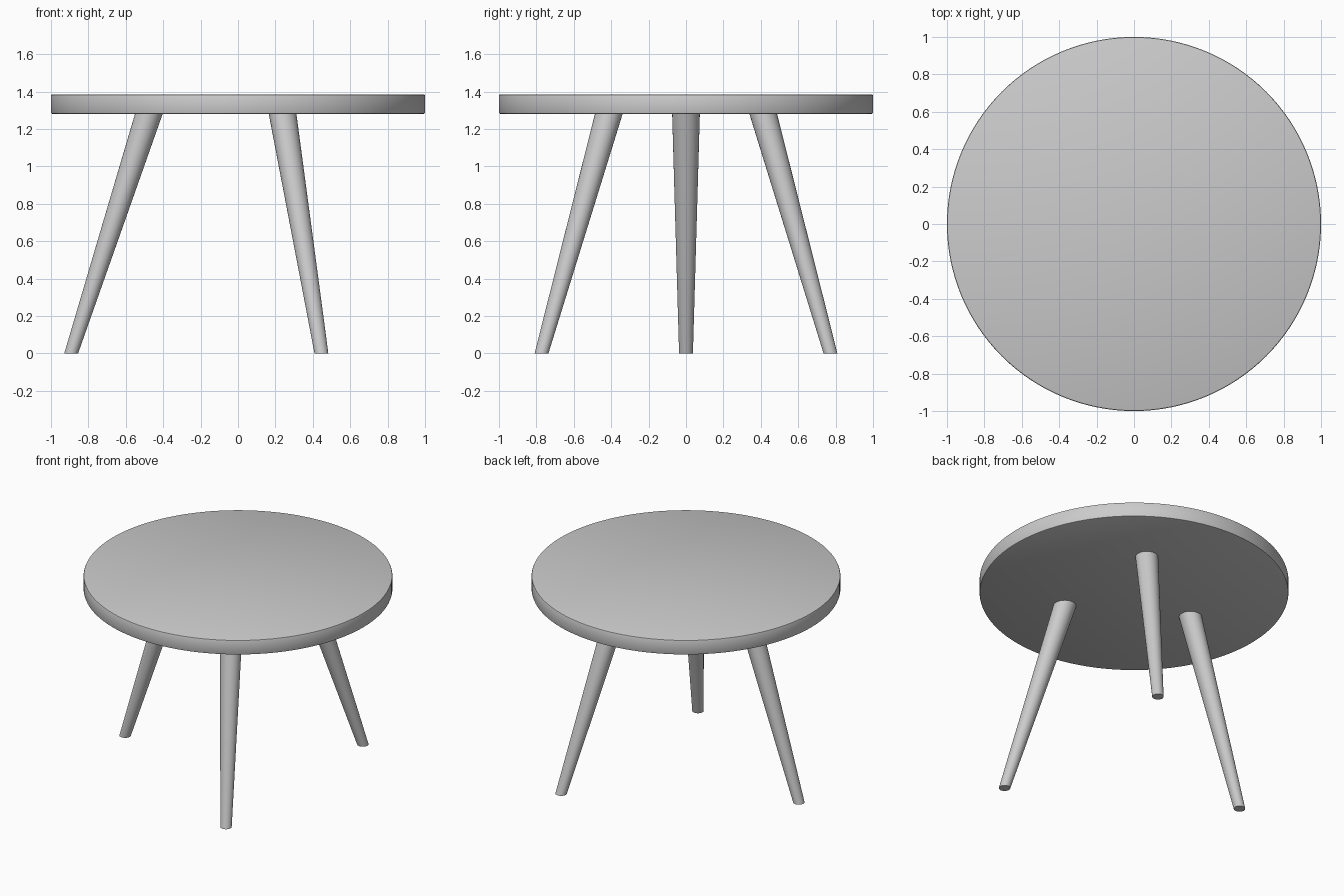
import bpy, bmesh
from math import radians, cos, sin, pi
from mathutils import Vector

if "Cube" in bpy.data.objects:
    bpy.data.objects.remove(bpy.data.objects["Cube"])

TOP_Z, UNDER_Z = 1.385, 1.28


def finish(name, bm):
    mesh = bpy.data.meshes.new(name)
    bmesh.ops.recalc_face_normals(bm, faces=bm.faces)
    bm.to_mesh(mesh)
    bm.free()
    ob = bpy.data.objects.new(name, mesh)
    bpy.context.collection.objects.link(ob)
    bpy.ops.object.select_all(action='DESELECT')
    ob.select_set(True)
    bpy.context.view_layer.objects.active = ob
    bpy.ops.object.shade_smooth_by_angle(angle=radians(35))
    return ob


def loft(name, rings, sides):
    """Skin horizontal circles given as (centre, radius) and cap both ends."""
    bm = bmesh.new()
    loops = []
    for c, r in rings:
        loops.append([bm.verts.new(Vector(c) + Vector((r * cos(2 * pi * i / sides),
                                                       r * sin(2 * pi * i / sides), 0)))
                      for i in range(sides)])
    for a, b in zip(loops, loops[1:]):
        for i in range(sides):
            j = (i + 1) % sides
            bm.faces.new((a[i], a[j], b[j], b[i]))
    bm.faces.new(loops[0][::-1])
    bm.faces.new(loops[-1])
    return finish(name, bm)


# Round tabletop with slightly eased edges
b = 0.008
profile = [(UNDER_Z, 1 - b), (UNDER_Z + 0.3 * b, 1 - 0.3 * b), (UNDER_Z + b, 1),
           (TOP_Z - b, 1), (TOP_Z - 0.3 * b, 1 - 0.3 * b), (TOP_Z, 1 - b)]
loft("tabletop", [((0, 0, z), r) for z, r in profile], 128)

# Three splayed, tapered legs, cut level at floor and underside
for name, deg in (("left_leg", 180), ("front_right_leg", -60), ("back_right_leg", 60)):
    d = Vector((cos(radians(deg)), sin(radians(deg)), 0))
    foot = d * 0.892
    head = d * 0.477 + Vector((0, 0, UNDER_Z))
    loft(name, [(foot, 0.037), (head, 0.074)], 48)
